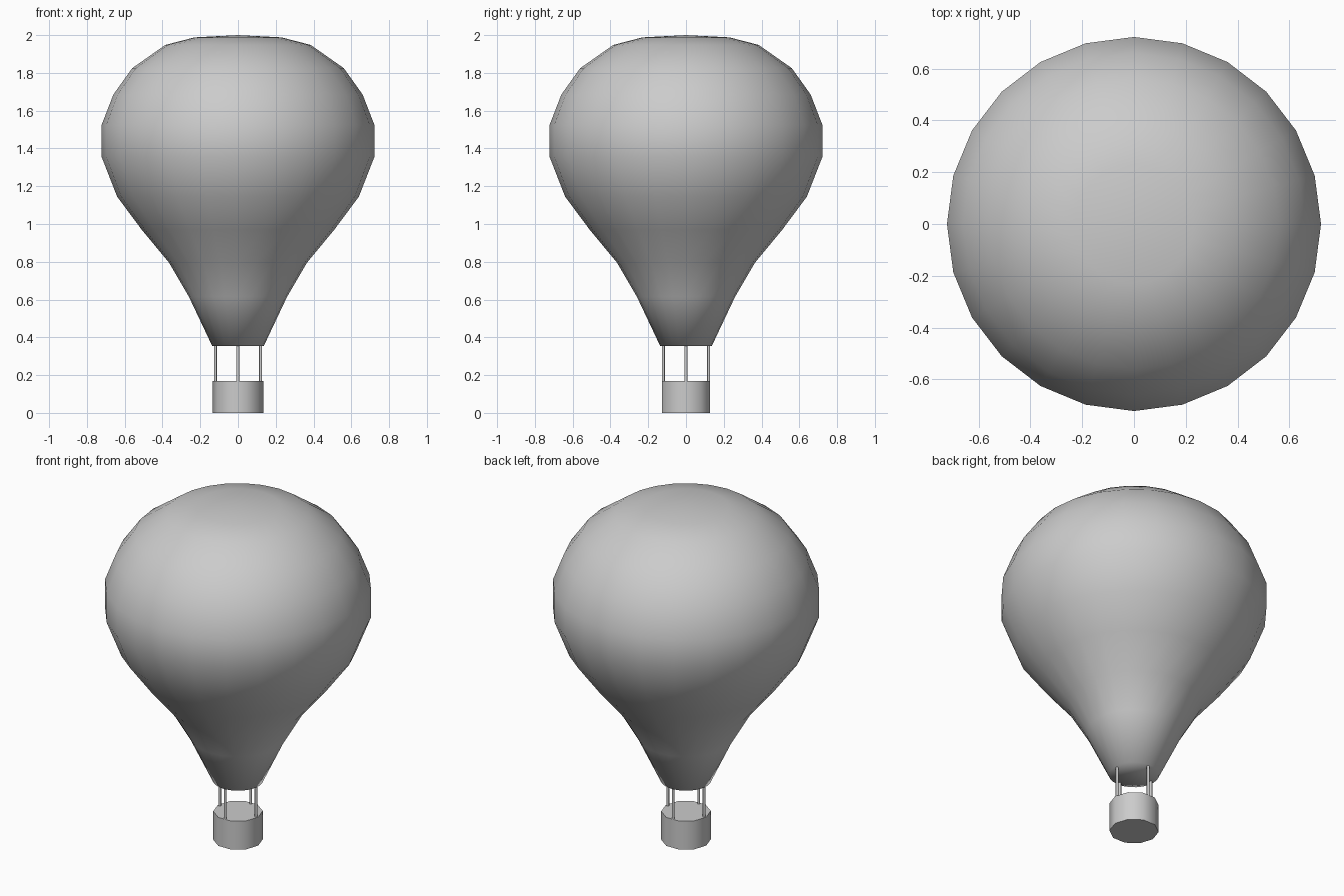
import bpy, bmesh, math

cube = bpy.data.objects.get("Cube")
if cube:
    bpy.data.objects.remove(cube, do_unlink=True)

GREY = (0.6, 0.6, 0.6, 1)
grey = bpy.data.materials.new("plain grey")
grey.use_nodes = True
grey.diffuse_color = GREY
grey.node_tree.nodes["Principled BSDF"].inputs["Base Color"].default_value = GREY


def lathe(name, profile, sides, smooth_angle=None):
    """Turn a closed-ended (radius, height) profile about the z axis."""
    bm = bmesh.new()
    rings = []
    for r, z in profile:
        if r == 0:
            rings.append([bm.verts.new((0, 0, z))] * sides)
        else:
            rings.append([bm.verts.new((r * math.cos(math.tau * i / sides),
                                        r * math.sin(math.tau * i / sides), z))
                          for i in range(sides)])
    for low, high in zip(rings, rings[1:]):
        for i in range(sides):
            j = (i + 1) % sides
            corners = dict.fromkeys((low[i], low[j], high[j], high[i]))
            bm.faces.new(list(corners))
    # Close the ends that do not meet in a point
    if profile[0][0] > 0:
        bm.faces.new(rings[0][::-1])
    if profile[-1][0] > 0:
        bm.faces.new(rings[-1])
    mesh = bpy.data.meshes.new(name)
    bm.to_mesh(mesh)
    bm.free()
    mesh.materials.append(grey)
    obj = bpy.data.objects.new(name, mesh)
    bpy.context.collection.objects.link(obj)
    bpy.ops.object.select_all(action="DESELECT")
    obj.select_set(True)
    bpy.context.view_layer.objects.active = obj
    if smooth_angle is None:
        bpy.ops.object.shade_smooth()
    else:
        bpy.ops.object.shade_smooth_by_angle(angle=math.radians(smooth_angle))
    return obj


# Balloon envelope, soft all the way round the closed mouth
lathe("envelope", [(0.137, 0.355), (0.26, 0.615), (0.365, 0.795), (0.51, 0.97),
                   (0.64, 1.145), (0.722, 1.355), (0.722, 1.525), (0.66, 1.685),
                   (0.56, 1.825), (0.385, 1.948), (0.23, 1.988), (0, 2.0)], 24)

# Ten-sided basket
lathe("basket", [(0.134, 0), (0.134, 0.17)], 10, 40)

# Four ropes between basket and mouth
for n in range(4):
    a = n * math.pi / 2
    rope = lathe(f"rope_{n + 1}", [(0.008, 0.16), (0.008, 0.365)], 8, 50)
    rope.location = (0.12 * math.cos(a), 0.12 * math.sin(a), 0)
